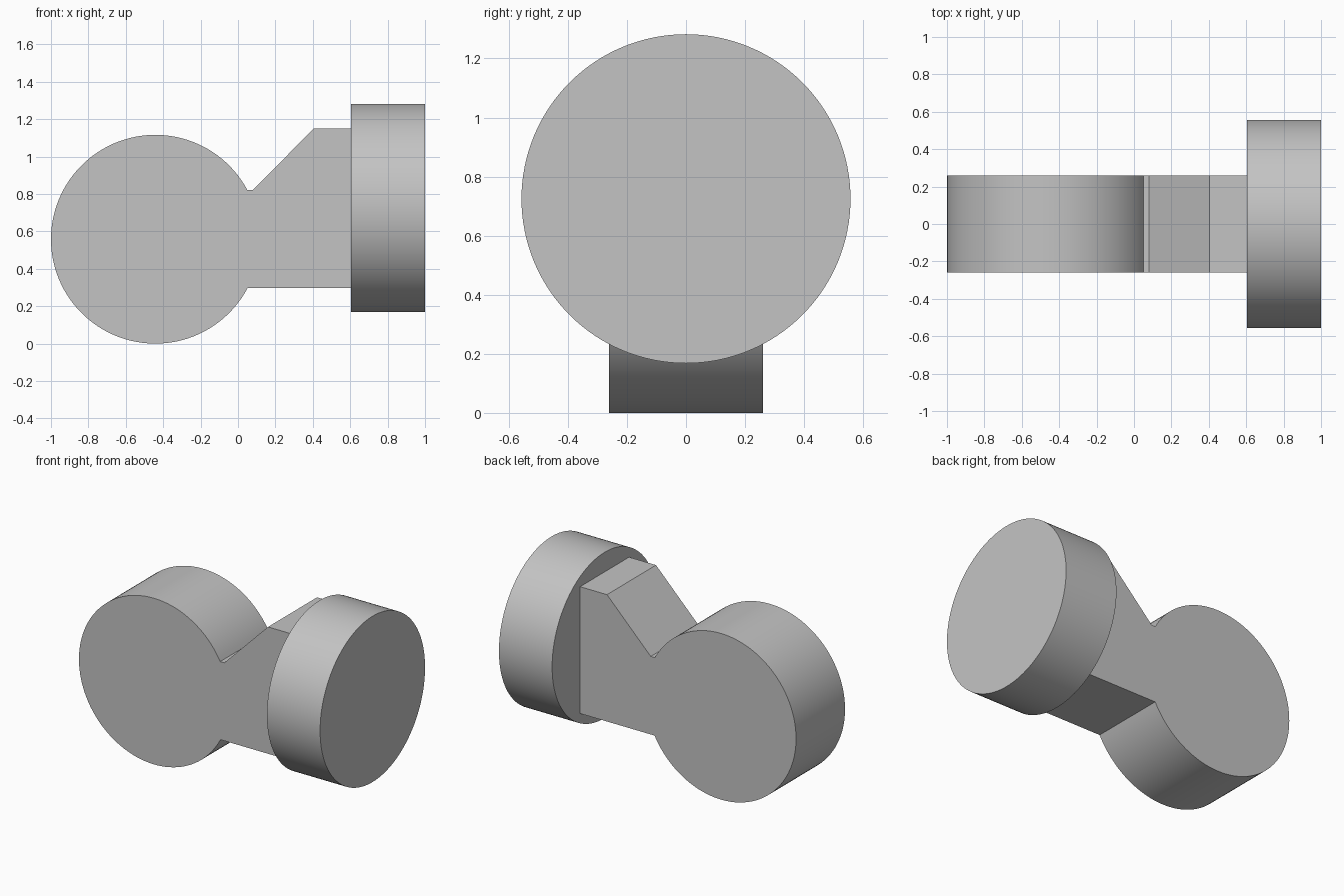
import bpy, bmesh
from math import sin, cos, asin, pi, radians
from mathutils import Matrix, Vector

cube = bpy.data.objects.get("Cube")
if cube:
    bpy.data.objects.remove(cube, do_unlink=True)

grey = bpy.data.materials.new("light grey")
grey.use_nodes = True
grey.diffuse_color = (0.55, 0.55, 0.55, 1)
grey.node_tree.nodes["Principled BSDF"].inputs["Base Color"].default_value = grey.diffuse_color


def finish(name, bm):
    """Turn a bmesh into a smooth object with sharp rims."""
    bmesh.ops.recalc_face_normals(bm, faces=bm.faces)
    mesh = bpy.data.meshes.new(name)
    bm.to_mesh(mesh)
    bm.free()
    mesh.materials.append(grey)
    obj = bpy.data.objects.new(name, mesh)
    bpy.context.collection.objects.link(obj)
    bpy.ops.object.select_all(action="DESELECT")
    obj.select_set(True)
    bpy.context.view_layer.objects.active = obj
    bpy.ops.object.shade_smooth_by_angle(angle=radians(20))


# Upright disc and neck: one profile extruded along y
R, CX, HALF = 0.558, -0.442, 0.26
NECK_TOP, NECK_BOTTOM, NECK_END = 0.822, 0.298, 0.605
start = asin((NECK_TOP - R) / R)
end = 2 * pi + asin((NECK_BOTTOM - R) / R)
STEPS = 96
profile = []
for i in range(STEPS + 1):
    a = start + (end - start) * i / STEPS
    profile.append((CX + R * cos(a), R + R * sin(a)))
profile += [(NECK_END, NECK_BOTTOM), (NECK_END, 1.15), (0.405, 1.15), (0.08, NECK_TOP)]

bm = bmesh.new()
face = bm.faces.new([bm.verts.new((x, -HALF, z)) for x, z in profile])
extruded = bmesh.ops.extrude_face_region(bm, geom=[face])["geom"]
bmesh.ops.translate(bm, vec=Vector((0, 2 * HALF, 0)),
                    verts=[g for g in extruded if isinstance(g, bmesh.types.BMVert)])
finish("disc_with_neck", bm)

# End disc: cylinder lying along x
X0, X1 = 0.605, 1.0
bm = bmesh.new()
bmesh.ops.create_cone(bm, cap_ends=True, segments=128, radius1=0.557, radius2=0.557,
                      depth=X1 - X0,
                      matrix=Matrix.Translation(((X0 + X1) / 2, 0, 0.725))
                      @ Matrix.Rotation(pi / 2, 4, "Y"))
finish("end_disc", bm)
